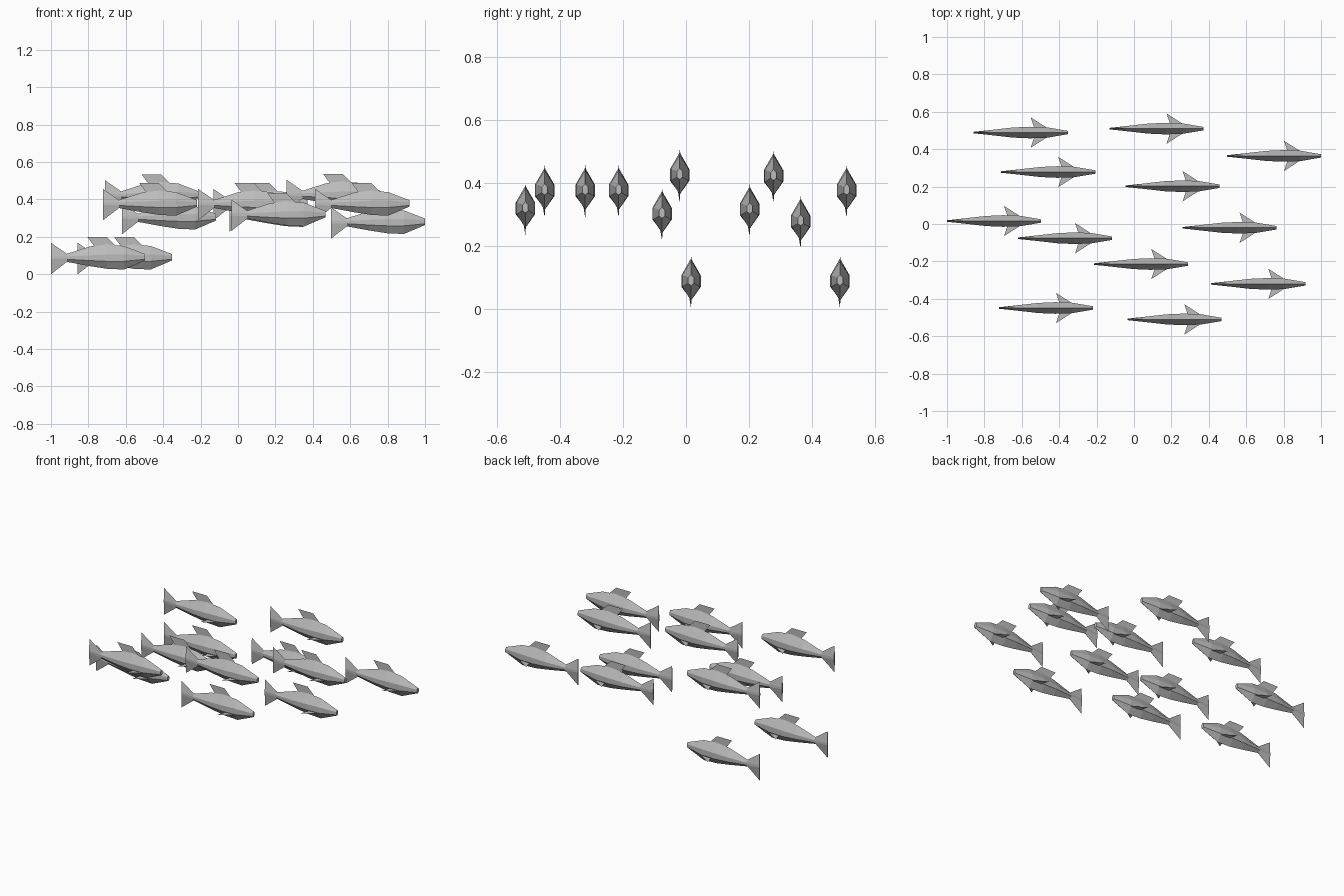
import bpy, bmesh

grey = bpy.data.materials.new("fish_grey")
grey.diffuse_color = (0.5, 0.5, 0.5, 1)

# Hexagonal body rings: x from tail, half width, top, upper side, lower side, bottom
RINGS = [
    (0.00, 0.004, 0.168, 0.095, 0.082, 0.000),   # tail fin edge
    (0.085, 0.013, 0.109, 0.095, 0.080, 0.066),  # tail root
    (0.21, 0.027, 0.149, 0.101, 0.073, 0.043),
    (0.30, 0.031, 0.159, 0.105, 0.069, 0.029),
    (0.39, 0.028, 0.151, 0.106, 0.069, 0.025),
    (0.503, 0.009, 0.108, 0.098, 0.080, 0.073),  # nose
]


def fish_mesh():
    bm = bmesh.new()
    # Body with tail, lofted through the rings
    loops = []
    for x, w, top, up, low, bot in RINGS:
        section = [(0, top), (w, up), (w, low), (0, bot), (-w, low), (-w, up)]
        loops.append([bm.verts.new((x, y, z)) for y, z in section])
    for a, b in zip(loops, loops[1:]):
        for i in range(6):
            j = (i + 1) % 6
            bm.faces.new((a[i], a[j], b[j], b[i]))
    bm.faces.new(loops[0])
    bm.faces.new(loops[-1])
    bmesh.ops.recalc_face_normals(bm, faces=bm.faces)

    def fin(points):
        bm.faces.new([bm.verts.new(p) for p in points])

    # Swept dorsal fin
    fin([(0.235, 0, 0.145), (0.35, 0, 0.148), (0.298, 0, 0.2), (0.194, 0, 0.2)])
    # Pair of flat side fins
    for s in (1, -1):
        fin([(0.325, s * 0.02, 0.065), (0.40, s * 0.02, 0.065), (0.305, s * 0.081, 0.065)])
    me = bpy.data.meshes.new("fish")
    bm.to_mesh(me)
    bm.free()
    me.materials.append(grey)
    return me


# School: tail x, centre y, height offset
SCHOOL = [
    (-0.857, 0.489, 0.0), (-0.131, 0.510, 0.288), (0.497, 0.364, 0.19),
    (-0.710, 0.278, 0.334), (-0.045, 0.202, 0.228), (-1.0, 0.016, 0.0),
    (-0.620, -0.076, 0.214), (0.260, -0.020, 0.337), (-0.213, -0.214, 0.288),
    (0.413, -0.320, 0.288), (-0.722, -0.449, 0.288), (-0.036, -0.510, 0.231),
]
mesh = fish_mesh()
for i, pos in enumerate(SCHOOL):
    ob = bpy.data.objects.new(f"fish_{i + 1}", mesh)
    ob.location = pos
    bpy.context.collection.objects.link(ob)
